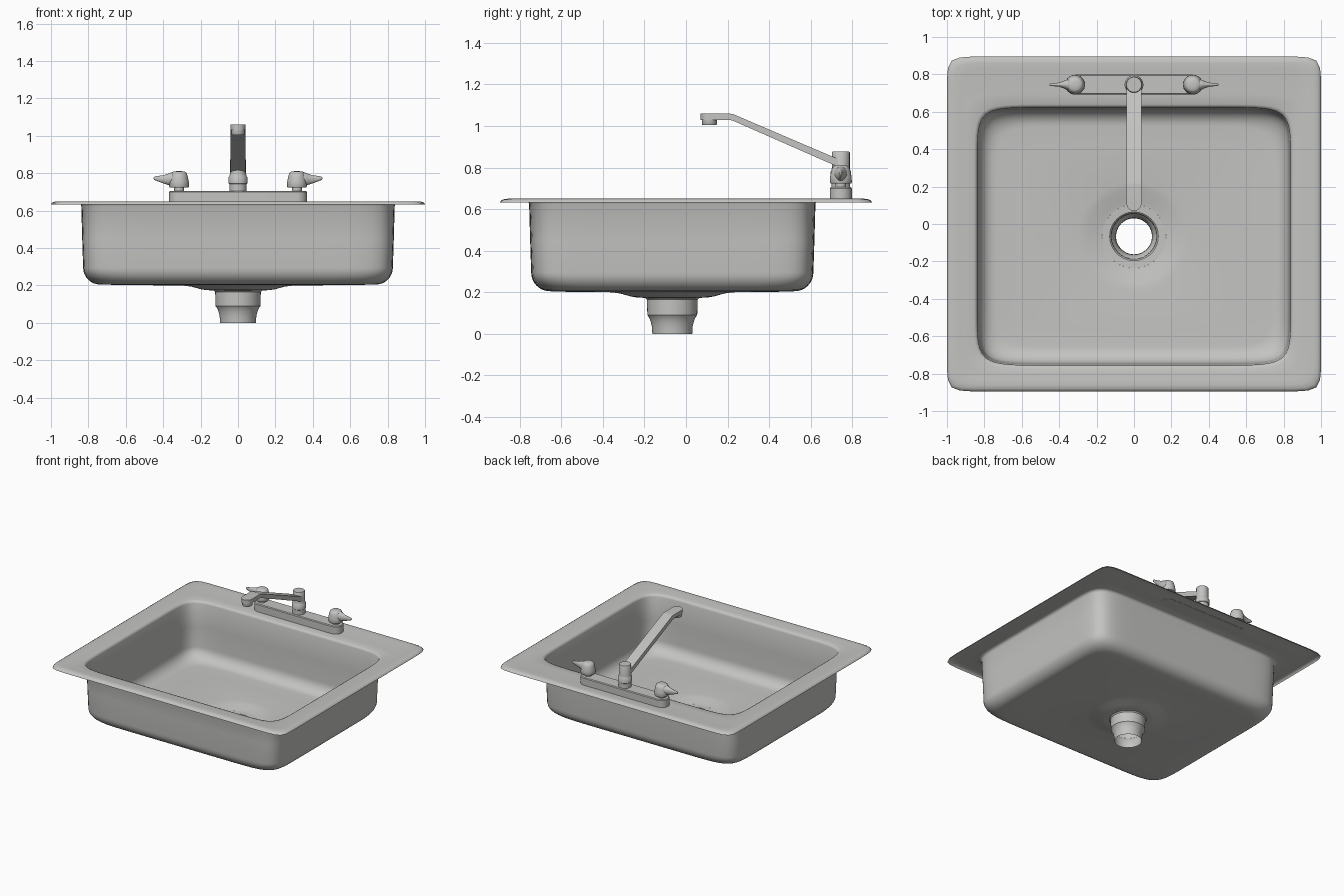
import bpy, bmesh, math

if "Cube" in bpy.data.objects:
    bpy.data.objects.remove(bpy.data.objects["Cube"])

steel = bpy.data.materials.new("brushed_steel")
steel.diffuse_color = (0.55, 0.55, 0.535, 1)
steel.use_nodes = True
steel.node_tree.nodes["Principled BSDF"].inputs["Base Color"].default_value = steel.diffuse_color


def finish(name, bm, angle=35, recalc=True):
    if recalc:
        bmesh.ops.recalc_face_normals(bm, faces=bm.faces[:])
    me = bpy.data.meshes.new(name)
    bm.to_mesh(me)
    bm.free()
    me.materials.append(steel)
    me.shade_smooth()
    me.set_sharp_from_angle(angle=math.radians(angle))
    ob = bpy.data.objects.new(name, me)
    bpy.context.collection.objects.link(ob)
    return ob


def loft(name, rings, cap=True, angle=35, recalc=True):
    """Skin a list of closed point rings."""
    bm = bmesh.new()
    vr = [[bm.verts.new(p) for p in r] for r in rings]
    n = len(vr[0])
    for a, b in zip(vr, vr[1:]):
        for i in range(n):
            j = (i + 1) % n
            bm.faces.new((a[i], a[j], b[j], b[i]))
    if cap:
        bm.faces.new(vr[0][::-1])
        bm.faces.new(vr[-1])
    return finish(name, bm, angle, recalc)


def squircle(hx, hy, cy, z, p, n=192):
    """Rounded rectangle ring; p = 2 is an ellipse, larger p is squarer."""
    out = []
    for i in range(n):
        t = 2 * math.pi * i / n
        c, s = math.cos(t), math.sin(t)
        r = (abs(c) ** p + abs(s) ** p) ** (-1 / p)
        out.append((hx * c * r, cy + hy * s * r, z))
    return out


def turned(name, x, y, profile, cap=True, n=40, angle=35):
    """Round part from (radius, height) pairs."""
    rings = [[(x + r * math.cos(2 * math.pi * i / n),
               y + r * math.sin(2 * math.pi * i / n), z) for i in range(n)]
             for r, z in profile]
    return loft(name, rings, cap, angle)


CY = -0.066   # basin and drain centre
FY = 0.745    # faucet centre line

# sink: turned-down rim, ledge, basin wall, rounded floor, drain dish
rings = [squircle(1.0, 0.895, 0, 0.632, 28),
         squircle(0.997, 0.892, 0, 0.640, 28),
         squircle(0.985, 0.88, 0, 0.647, 28),
         squircle(0.965, 0.86, 0, 0.650, 26),
         squircle(0.93, 0.83, 0, 0.647, 24),
         squircle(0.90, 0.75, CY * 0.8, 0.645, 16),
         squircle(0.855, 0.705, CY, 0.643, 12),
         squircle(0.843, 0.694, CY, 0.638, 12),
         squircle(0.838, 0.689, CY, 0.625, 12),
         squircle(0.833, 0.684, CY, 0.45, 12)]
for k in range(9):
    a = math.pi / 2 * k / 8
    d = 0.09 * (1 - math.cos(a))
    rings.append(squircle(0.828 - d, 0.679 - d, CY, 0.295 - 0.09 * math.sin(a), 12 - k * 0.3))
rings += [squircle(0.60, 0.50, CY, 0.202, 6),
          squircle(0.30, 0.29, CY, 0.200, 2),
          squircle(0.25, 0.25, CY, 0.194, 2),
          squircle(0.20, 0.20, CY, 0.180, 2),
          squircle(0.17, 0.17, CY, 0.175, 2)]
loft("sink_basin", rings, cap=False, angle=50, recalc=False)

# drain flange and tailpiece, open through
turned("drain", 0, CY,
       [(0.17, 0.175), (0.13, 0.173), (0.122, 0.165), (0.12, 0.09), (0.112, 0.08),
        (0.104, 0.06), (0.098, 0.035), (0.096, 0.0)], cap=False, n=64)

# faucet base plate with rounded ends
def stadium(r, z, half=0.315):
    pts = []
    for side, start in ((1, -90), (-1, 90)):
        for k in range(17):
            a = math.radians(start + 180 * k / 16)
            pts.append((side * half + r * math.cos(a), FY + r * math.sin(a), z))
    return pts


loft("faucet_base", [stadium(0.053, 0.645), stadium(0.053, 0.700), stadium(0.048, 0.706)])

# swivel column
turned("faucet_column", 0, FY,
       [(0.045, 0.70), (0.045, 0.742), (0.050, 0.746), (0.050, 0.778), (0.046, 0.784),
        (0.043, 0.80), (0.043, 0.872), (0.040, 0.877)])

# spout: (y, bottom, top, half width), round tip then sloping arm
st = []
for k in range(9):
    a = math.pi / 2 * k / 8
    st.append((0.11 - 0.04 * math.cos(a), 1.03, 1.06, max(0.04 * math.sin(a), 0.003)))
st += [(0.205, 1.03, 1.06, 0.04), (0.225, 1.026, 1.058, 0.04), (0.73, 0.804, 0.842, 0.04)]
loft("spout", [[(-w, y, b), (w, y, b), (w, y, t), (-w, y, t)] for y, b, t, w in st])
turned("spout_nozzle", 0, 0.112, [(0.034, 1.005), (0.036, 1.008), (0.036, 1.035)])

# hot and cold handles, mirrored
for s, side in ((-1, "left"), (1, "right")):
    X = s * 0.315
    turned(side + "_handle_stem", X, FY, [(0.026, 0.70), (0.026, 0.73)])
    turned(side + "_handle_knob", X, FY,
           [(0.050, 0.724), (0.053, 0.730), (0.052, 0.755), (0.046, 0.785),
            (0.040, 0.802), (0.030, 0.809), (0.012, 0.811)], angle=50)
    lever = []
    for x, b, t, w in ((0.315, 0.732, 0.806, 0.036), (0.35, 0.732, 0.806, 0.032),
                       (0.375, 0.738, 0.797, 0.020), (0.40, 0.746, 0.789, 0.011),
                       (0.43, 0.757, 0.785, 0.008), (0.447, 0.764, 0.781, 0.006),
                       (0.451, 0.769, 0.777, 0.003)):
        lever.append([(s * x, FY + w * math.cos(i * math.pi / 8),
                       (b + t) / 2 + (t - b) / 2 * math.sin(i * math.pi / 8))
                      for i in range(16)])
    loft(side + "_handle_lever", lever, angle=50)
